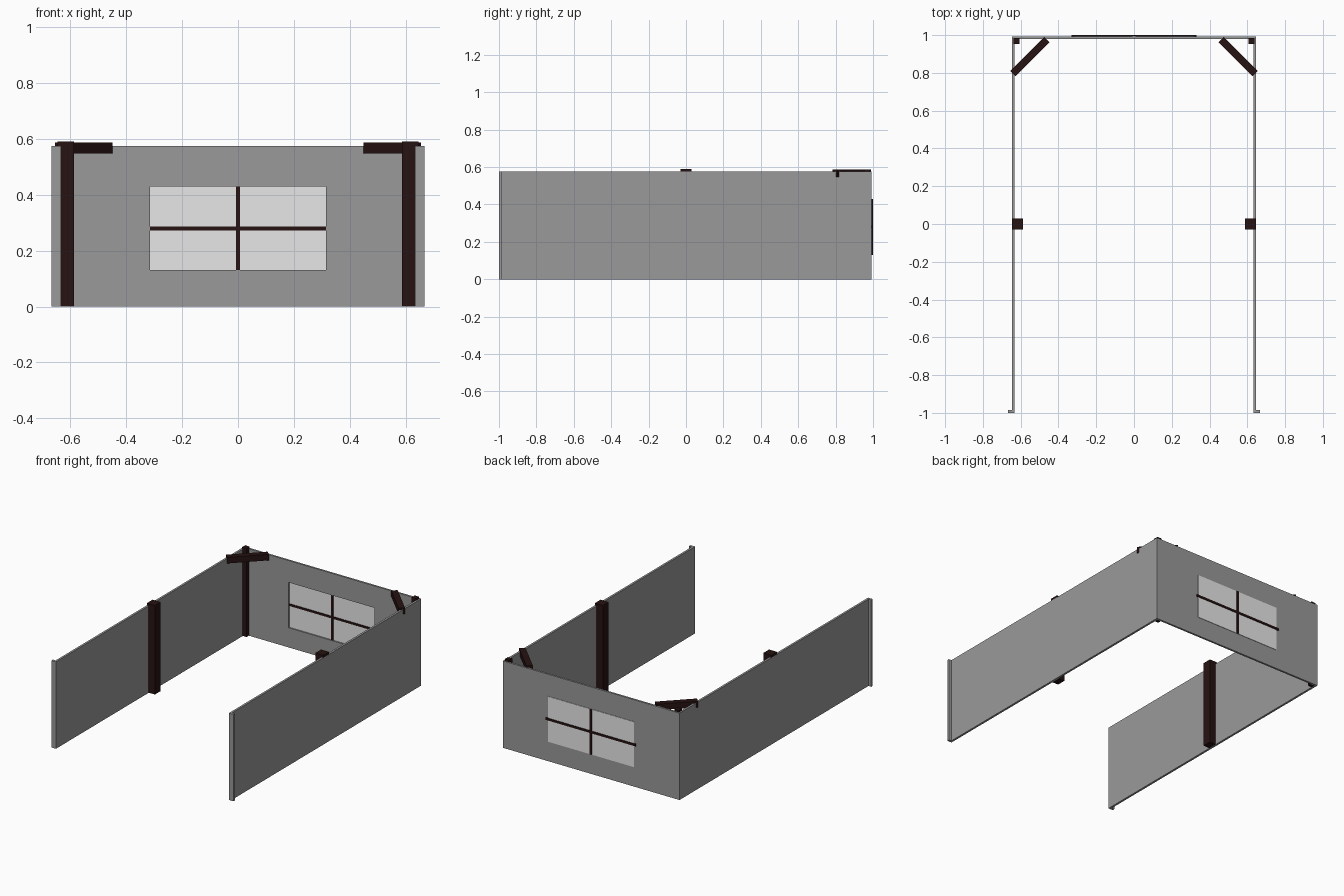
import bpy, bmesh, math
from mathutils import Matrix, Vector

if "Cube" in bpy.data.objects:
    bpy.data.objects.remove(bpy.data.objects["Cube"])


def material(name, rgb):
    m = bpy.data.materials.new(name)
    m.diffuse_color = (*rgb, 1.0)
    m.use_nodes = True
    m.node_tree.nodes["Principled BSDF"].inputs["Base Color"].default_value = m.diffuse_color
    return m


GREY = material("wall grey", (0.32, 0.32, 0.32))
PANE = material("window light grey", (0.8, 0.8, 0.8))
WOOD = material("dark wood", (0.02, 0.006, 0.006))


def finish(name, bm, mat):
    bmesh.ops.recalc_face_normals(bm, faces=bm.faces)
    mesh = bpy.data.meshes.new(name)
    bm.to_mesh(mesh)
    bm.free()
    mesh.materials.append(mat)
    obj = bpy.data.objects.new(name, mesh)
    bpy.context.collection.objects.link(obj)
    return obj


def box(name, lo, hi, mat, turn=0.0):
    """Box between two corners, optionally turned about its own vertical axis."""
    lo, hi = Vector(lo), Vector(hi)
    bm = bmesh.new()
    bmesh.ops.create_cube(bm, size=1, matrix=Matrix.Translation((lo + hi) / 2)
                          @ Matrix.Rotation(turn, 4, 'Z')
                          @ Matrix.Diagonal((*(hi - lo), 1)))
    return finish(name, bm, mat)


def side_box(name, s, x0, x1, y0, y1, z0, z1, mat):
    """Box given for the right side, placed on side s."""
    a, b = sorted((s * x0, s * x1))
    return box(name, (a, y0, z0), (b, y1, z1), mat)


H = 0.575            # wall height
WX, WZ0, WZ1 = 0.315, 0.13, 0.43   # window opening
Y0, Y1 = 0.979, 0.992              # back wall faces

# back wall with a real window opening
bm = bmesh.new()
rings = []
for hx, z0, z1 in ((0.633, 0.0, H), (WX, WZ0, WZ1)):
    rings.append([bm.verts.new((x, Y0, z)) for x, z in
                  ((-hx, z0), (hx, z0), (hx, z1), (-hx, z1))])
outer, inner = rings
for i in range(4):
    j = (i + 1) % 4
    bm.faces.new((outer[i], outer[j], inner[j], inner[i]))
ext = bmesh.ops.extrude_face_region(bm, geom=bm.faces[:], use_keep_orig=True)
bmesh.ops.translate(bm, vec=(0, Y1 - Y0, 0),
                    verts=[g for g in ext["geom"] if isinstance(g, bmesh.types.BMVert)])
finish("back_wall", bm, GREY)

# window pane and crossing bars
box("window_pane", (-WX, 0.988, WZ0), (WX, 0.995, WZ1), PANE)
box("window_bar_horizontal", (-0.33, 0.984, 0.273), (0.33, 1.0, 0.287), WOOD)
box("window_bar_vertical", (-0.007, 0.984, WZ0), (0.007, 0.999, WZ1), WOOD)

for s, side in ((-1, "left"), (1, "right")):
    # side wall and the lip turned outward at its front end
    side_box(side + "_wall", s, 0.633, 0.647, -0.984, Y1, 0, H, GREY)
    side_box(side + "_front_lip", s, 0.633, 0.667, -1.0, -0.984, 0, H, GREY)
    # posts
    side_box(side + "_middle_post", s, 0.587, 0.646, -0.03, 0.03, 0.001, 0.59, WOOD)
    side_box(side + "_corner_post", s, 0.605, 0.637, 0.953, 0.985, 0.001, 0.588, WOOD)
    # diagonal corner brace
    cx, cy, half, w = 0.552, 0.886, 0.127, 0.0195
    box(side + "_corner_brace", (s * cx - half, cy - w, 0.547),
        (s * cx + half, cy + w, 0.587), WOOD, turn=-s * math.radians(45))
